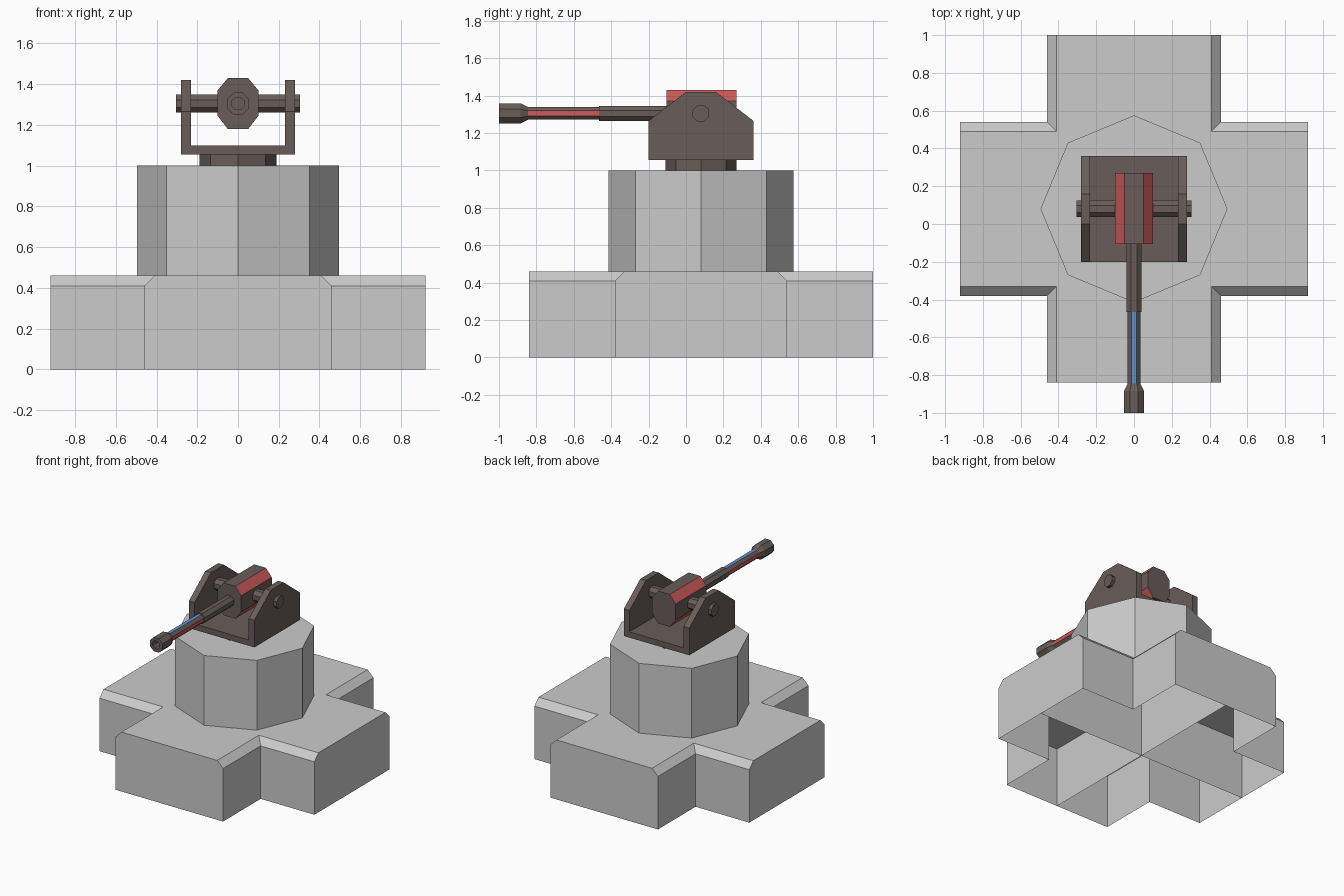
import bpy, bmesh
from math import cos, sin, tan, pi

if "Cube" in bpy.data.objects:
    bpy.data.objects.remove(bpy.data.objects["Cube"])

CY = 0.08      # y centre of the base and turret
AXIS = 1.305   # height of the gun


def material(name, rgb):
    m = bpy.data.materials.new(name)
    m.diffuse_color = (*rgb, 1)
    m.use_nodes = True
    m.node_tree.nodes["Principled BSDF"].inputs["Base Color"].default_value = m.diffuse_color
    return m


DARK = material("dark_metal", (0.14, 0.11, 0.10))
RED = material("red_paint", (0.60, 0.10, 0.10))
BLUE = material("blue_paint", (0.13, 0.28, 0.62))


def loft(name, rings, mats=(), caps=(True, True), recalc=True, paint=None):
    """Join equal rings of points with quads, cap the ends, paint faces."""
    bm = bmesh.new()
    vs = [[bm.verts.new(p) for p in r] for r in rings]
    n = len(vs[0])
    for a, b in zip(vs, vs[1:]):
        for i in range(n):
            j = (i + 1) % n
            bm.faces.new((a[i], a[j], b[j], b[i]))
    if caps[0]:
        bm.faces.new(vs[0][::-1])
    if caps[1]:
        bm.faces.new(vs[-1])
    if recalc:
        bmesh.ops.recalc_face_normals(bm, faces=bm.faces)
    bm.normal_update()
    if paint:
        for f in bm.faces:
            f.material_index = paint(f.normal, f.calc_center_median())
    me = bpy.data.meshes.new(name)
    bm.to_mesh(me)
    bm.free()
    for m in mats:
        me.materials.append(m)
    ob = bpy.data.objects.new(name, me)
    bpy.context.collection.objects.link(ob)
    return ob


def octagon(r, flat=False):
    off, rad = (pi / 8, r / cos(pi / 8)) if flat else (0, r)
    return [(rad * cos(off + k * pi / 4), rad * sin(off + k * pi / 4)) for k in range(8)]


def drum(name, r, z0, z1, mats=()):
    return loft(name, [[(x, y + CY, z) for x, y in octagon(r)] for z in (z0, z1)], mats)


# Cross-shaped base: one open-bottomed quarter, mirrored twice
A, H, L, C = 0.92, 0.46, 0.46, 0.41


def quarter(w, z):
    return [(0, 0, z), (A, 0, z), (A, w, z), (w, w, z), (w, A, z), (0, A, z)]


base = loft("cross_base", [quarter(H, 0), quarter(H, C), quarter(C, L)],
            caps=(False, True), recalc=False)
bm = bmesh.new()
bm.from_mesh(base.data)
seam = [f for f in bm.faces if all(abs(v.co.x) < 1e-5 for v in f.verts)
        or all(abs(v.co.y) < 1e-5 for v in f.verts)]
bmesh.ops.delete(bm, geom=seam, context='FACES')
bm.to_mesh(base.data)
bm.free()
base.location.y = CY
mirror = base.modifiers.new("mirror", 'MIRROR')
mirror.use_axis = (True, True, False)

# Thin dividing walls inside the hollow base
for name, dx, dy in (("inner_wall_x", A, 0), ("inner_wall_y", 0, A)):
    me = bpy.data.meshes.new(name)
    me.from_pydata([(-dx, CY - dy, 0), (dx, CY + dy, 0),
                    (dx, CY + dy, L), (-dx, CY - dy, L)], [], [(0, 1, 2, 3)])
    bpy.context.collection.objects.link(bpy.data.objects.new(name, me))

# Pedestal and turntable
drum("pedestal", 0.495, L, 1.0)
drum("turntable", 0.19, 1.0, 1.055, [DARK])


# U-shaped gun bracket with sloped cheeks
def u_ring(y, top):
    o, i, b, f = 0.28, 0.232, 1.055, 1.10
    return [(-o, y, b), (o, y, b), (o, y, top), (i, y, top),
            (i, y, f), (-i, y, f), (-i, y, top), (-o, y, top)]


loft("bracket", [u_ring(-0.20, 1.265), u_ring(0.0, 1.42),
                 u_ring(0.16, 1.42), u_ring(0.36, 1.265)], [DARK])

# Axle through both cheeks
loft("axle", [[(x, CY + a, AXIS + b) for a, b in octagon(0.044, True)]
              for x in (-0.305, 0.305)], [DARK])

# Breech block, its slanted faces painted red
half = [(0.10, -0.06), (0.10, 0.065), (0.05, 0.125)]
breech = half + [(-0.05, 0.125), (-0.10, 0.065), (-0.10, -0.06), (-0.05, -0.125), (0.05, -0.125)]
loft("breech", [[(x, y, AXIS + z) for x, z in breech] for y in (-0.105, 0.27)], [DARK, RED],
     paint=lambda n, c: int(abs(n.x) > 0.3 and abs(n.z) > 0.3))


# Barrel with stepped tube, flared muzzle and bore
def barrel_paint(n, c):
    if not -0.83 < c.y < -0.48:
        return 0
    return 1 if abs(n.x) > 0.95 else 2 if n.z > 0.95 else 0


steps = [(0.04, -0.10), (0.04, -0.465), (0.034, -0.465), (0.034, -0.845),
         (0.054, -0.885), (0.054, -1.0), (0.03, -1.0), (0.03, -0.93)]
loft("barrel", [[(x, y, AXIS + z) for x, z in octagon(r, True)] for r, y in steps],
     [DARK, RED, BLUE], paint=barrel_paint)
